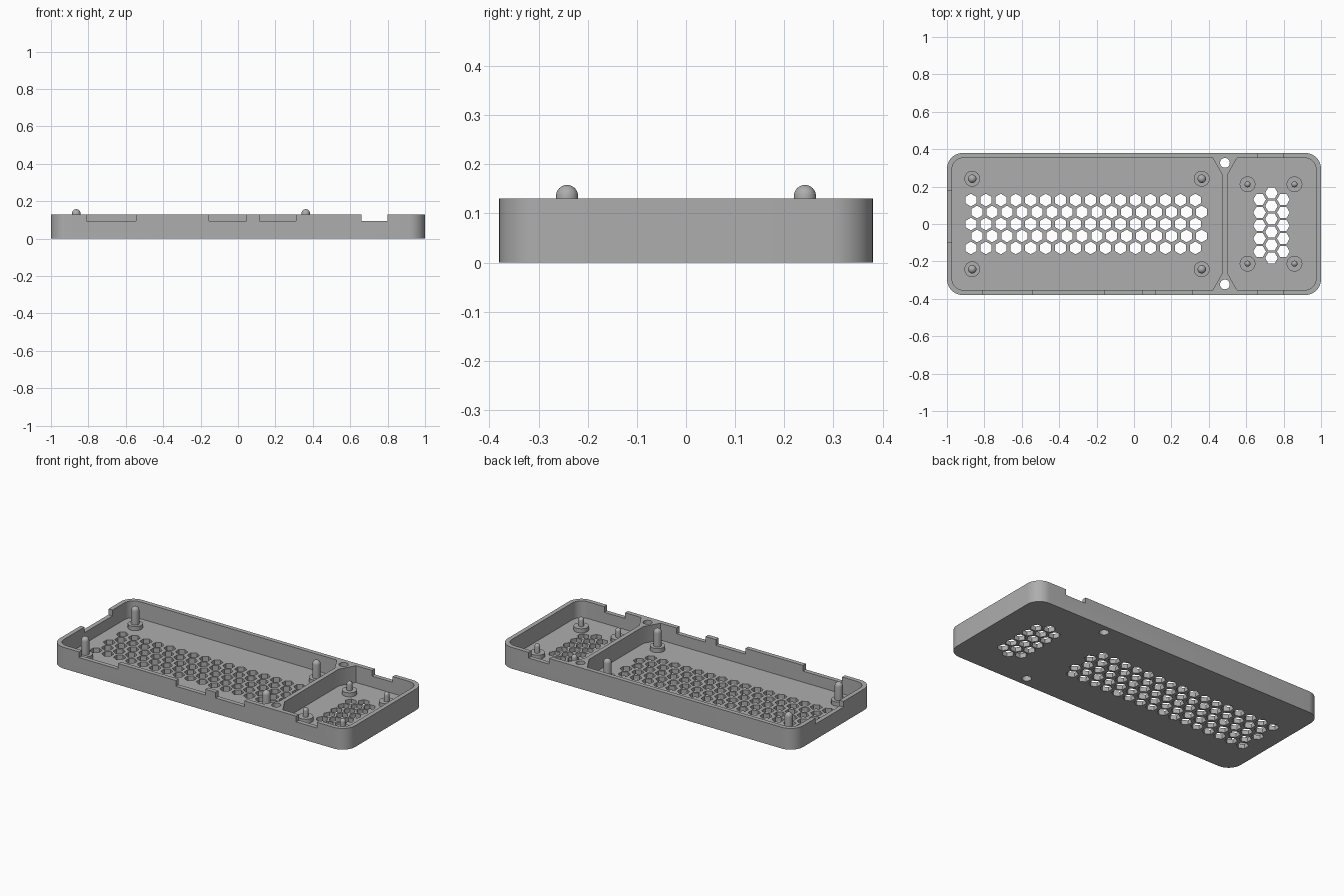
import bpy, bmesh
from math import cos, sin, pi, tan, radians
from mathutils import Vector

cube = bpy.data.objects.get("Cube")
if cube:
    bpy.data.objects.remove(cube, do_unlink=True)

HEIGHT, FLOOR, RIM, STAND = 0.13, 0.027, 0.095, 0.052
IN_X, IN_Y = 0.973, 0.353
DIVIDER_X, DIVIDER_HALF, FLARE_HALF, FLARE_Y = 0.486, 0.0135, 0.065, 0.262

grey = bpy.data.materials.new("plastic grey")
grey.use_nodes = True
colour = (0.42, 0.42, 0.42, 1)
grey.diffuse_color = colour
grey.node_tree.nodes["Principled BSDF"].inputs["Base Color"].default_value = colour


def fillet(corners, steps=10):
    """Outline from (x, y, radius) corners, counter-clockwise."""
    pts = []
    for i, (x, y, r) in enumerate(corners):
        p = Vector((x, y))
        if r == 0:
            pts.append(p)
            continue
        a = (Vector(corners[i - 1][:2]) - p).normalized()
        b = (Vector(corners[(i + 1) % len(corners)][:2]) - p).normalized()
        half = a.angle(b) / 2
        centre = p + (a + b).normalized() * (r / sin(half))
        start = p + a * (r / tan(half)) - centre
        side = p + b * (r / tan(half)) - centre
        sweep = start.angle(side)
        for k in range(steps + 1):
            t = k / steps
            pts.append(centre + (start * sin((1 - t) * sweep) + side * sin(t * sweep)) / sin(sweep))
    return pts


def ring(x, y, r, sides, turn=0):
    return [Vector((x + r * cos(turn + 2 * pi * i / sides),
                    y + r * sin(turn + 2 * pi * i / sides))) for i in range(sides)]


def box(x0, x1, y0, y1):
    return [Vector(p) for p in ((x0, y0), (x1, y0), (x1, y1), (x0, y1))]


def prisms(name, outlines, z0, z1):
    """One object made of upright prisms."""
    bm = bmesh.new()
    for pts in outlines:
        low = [bm.verts.new((p.x, p.y, z0)) for p in pts]
        top = [bm.verts.new((p.x, p.y, z1)) for p in pts]
        bm.faces.new(low[::-1])
        bm.faces.new(top)
        for i in range(len(pts)):
            j = (i + 1) % len(pts)
            bm.faces.new((low[i], low[j], top[j], top[i]))
    return finish(name, bm)


def finish(name, bm):
    bmesh.ops.recalc_face_normals(bm, faces=bm.faces)
    mesh = bpy.data.meshes.new(name)
    bm.to_mesh(mesh)
    bm.free()
    mesh.materials.append(grey)
    obj = bpy.data.objects.new(name, mesh)
    bpy.context.collection.objects.link(obj)
    return obj


def select(obj):
    bpy.ops.object.select_all(action="DESELECT")
    obj.select_set(True)
    bpy.context.view_layer.objects.active = obj


def cut(target, cutter):
    mod = target.modifiers.new("cut", "BOOLEAN")
    mod.operation, mod.solver, mod.object = "DIFFERENCE", "EXACT", cutter
    select(target)
    bpy.ops.object.modifier_apply(modifier=mod.name)
    bpy.data.objects.remove(cutter, do_unlink=True)


def smooth(obj):
    select(obj)
    bpy.ops.object.shade_smooth_by_angle(angle=radians(30))


def peg(name, x, y, radius, top):
    """Stand-off disc with a round-topped pin, lathed in one piece."""
    dome = [(radius * cos(a * pi / 12), top - radius + radius * sin(a * pi / 12)) for a in range(6)]
    profile = [(0.042, FLOOR - 0.005), (0.042, STAND), (radius, STAND)] + dome
    bm = bmesh.new()
    rows = [[bm.verts.new((p.x, p.y, z)) for p in ring(x, y, r, 32)] for r, z in profile]
    tip = bm.verts.new((x, y, top))
    bm.faces.new(rows[0][::-1])
    for i in range(32):
        j = (i + 1) % 32
        for a, b in zip(rows, rows[1:]):
            bm.faces.new((a[i], a[j], b[j], b[i]))
        bm.faces.new((rows[-1][i], rows[-1][j], tip))
    smooth(finish(name, bm))


# Tray shell
r = 0.085
tray = prisms("tray", [fillet([(-1, -0.38, r), (1, -0.38, r), (1, 0.38, r), (-1, 0.38, r)])], 0, HEIGHT)

# Two compartments, leaving a divider that flares around the screw holes
r = 0.06


def pocket(end, sign):
    near, flare = DIVIDER_X + sign * DIVIDER_HALF, DIVIDER_X + sign * FLARE_HALF
    pts = [(end, IN_Y, r), (end, -IN_Y, r), (flare, -IN_Y, 0),
           (near, -FLARE_Y, 0), (near, FLARE_Y, 0), (flare, IN_Y, 0)]
    return fillet(pts if sign < 0 else pts[::-1])


cut(tray, prisms("pocket_cutter", [pocket(-IN_X, -1), pocket(IN_X, 1)], FLOOR, 0.3))

# Hexagonal vents and screw holes through the floor
HEX = 0.034
holes = [ring(-0.872 + 0.08 * i + (0.033 if row % 2 else 0), 0.128 - 0.064 * row, HEX, 6, pi / 6)
         for row in range(5) for i in range(16)]
for column in (-1, 0, 1):
    count = 5 if column else 6
    holes += [ring(0.735 + 0.0635 * column, -0.008 + 0.0695 * (i - (count - 1) / 2), HEX, 6)
              for i in range(count)]
holes += [ring(DIVIDER_X, y, 0.026, 32) for y in (-0.323, 0.327)]
cut(tray, prisms("hole_cutter", holes, -0.1, 0.3))

# Connector notches in the rim
spans = [(-0.81, -0.545), (-0.155, 0.045), (0.115, 0.31), (0.66, 0.80)]
notches = [box(a, b, -0.5, -0.345) for a, b in spans]
notches += [box(0.66, 0.80, 0.345, 0.5), box(-1.1, -0.965, -0.095, 0.176)]
cut(tray, prisms("notch_cutter", notches, RIM, 0.3))
smooth(tray)

# Board mounting pegs
for side, sy in (("front", -1), ("back", 1)):
    for end, x in (("right", -0.865), ("left", 0.362)):
        peg(f"tall_peg_{side}_{end}", x, sy * 0.242, 0.0225, 0.158)
    for end, x in (("right", 0.607), ("left", 0.858)):
        peg(f"short_peg_{side}_{end}", x, sy * 0.212, 0.016, 0.105)
